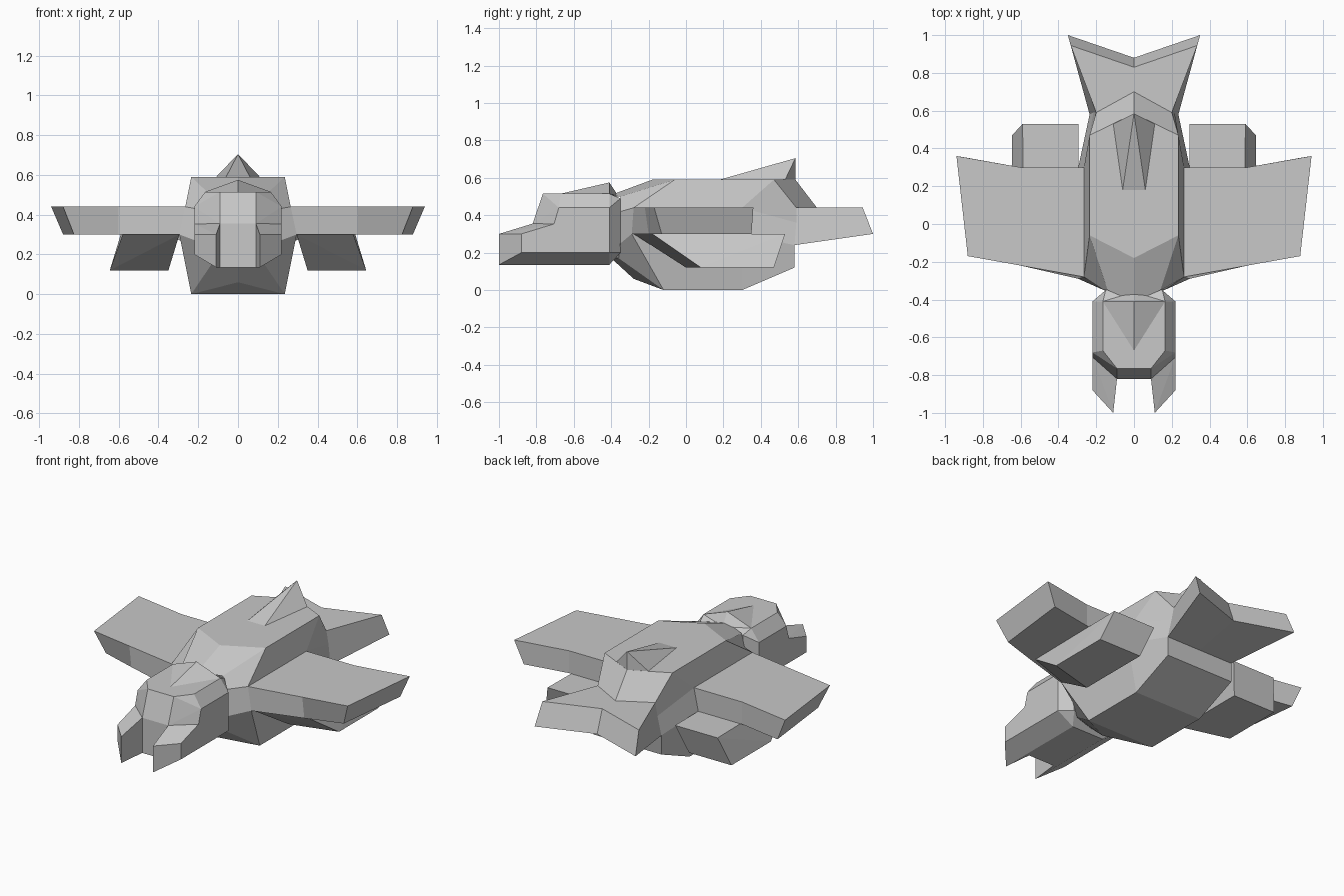
import bpy, bmesh

cube = bpy.data.objects.get("Cube")
if cube:
    bpy.data.objects.remove(cube, do_unlink=True)

grey = bpy.data.materials.new("plain grey")
grey.use_nodes = True
COLOUR = (0.58, 0.58, 0.58, 1)
grey.diffuse_color = COLOUR
grey.node_tree.nodes["Principled BSDF"].inputs["Base Color"].default_value = COLOUR


def finish(name, bm, mirror=False):
    bmesh.ops.remove_doubles(bm, verts=bm.verts, dist=0.0005)
    bmesh.ops.recalc_face_normals(bm, faces=bm.faces)
    mesh = bpy.data.meshes.new(name)
    bm.to_mesh(mesh)
    bm.free()
    mesh.materials.append(grey)
    obj = bpy.data.objects.new(name, mesh)
    bpy.context.collection.objects.link(obj)
    if mirror:
        obj.modifiers.new("mirror", 'MIRROR')
    return obj


def loft(name, rings, mirror=False):
    """Skin a row of closed rings and cap both ends."""
    bm = bmesh.new()
    rows = [[bm.verts.new(p) for p in ring] for ring in rings]
    n = len(rows[0])
    for a, b in zip(rows, rows[1:]):
        for i in range(n):
            j = (i + 1) % n
            bm.faces.new((a[i], a[j], b[j], b[i]))
    bm.faces.new(rows[0])
    bm.faces.new(rows[-1])
    return finish(name, bm, mirror)


def hull(name, points, mirror=False):
    """Convex solid round a few corner points."""
    bm = bmesh.new()
    for p in points:
        bm.verts.new(p)
    res = bmesh.ops.convex_hull(bm, input=bm.verts)
    junk = {g for g in res["geom_interior"] + res["geom_unused"] if isinstance(g, bmesh.types.BMVert)}
    bmesh.ops.delete(bm, geom=list(junk), context='VERTS')
    bmesh.ops.dissolve_limit(bm, angle_limit=0.01, verts=bm.verts, edges=bm.edges)
    return finish(name, bm, mirror)


def both(points):
    return points + [(-x, y, z) for x, y, z in points]


def full_ring(half):
    """Close a half ring that starts and ends on the centre plane."""
    return half + [(-x, y, z) for x, y, z in half[-2:0:-1]]


# body: top centre, top corner, upper side, lower side, bottom corner, bottom centre
neck = [(0, -.41, .505), (.14, -.35, .5), (.16, -.35, .42), (.16, -.35, .25), (.12, -.36, .17), (0, -.4, .17)]
chest = [(0, -.18, .59), (.235, -.06, .59), (.265, -.28, .44), (.295, -.29, .3), (.235, -.12, 0), (0, -.28, .06)]
belly = chest[:-1] + [(0, -.12, 0)]
hips = [(0, .585, .59), (.235, .47, .59), (.265, .3, .44), (.295, .3, .3), (.235, .3, 0), (0, .3, 0)]
rump = [(0, .7, .44), (.2, .59, .44), (.215, .59, .36), (.235, .58, .24), (.235, .58, .12), (0, .58, .12)]
loft("body", [full_ring(r) for r in (neck, chest, belly, hips, rump)])

# forked tail
loft("tail", [
    [(0, .55, .44), (0, .83, .44), (0, .88, .3), (0, .58, .24)],
    [(.2, .59, .44), (.335, .945, .44), (.35, 1, .3), (.235, .58, .24)],
], mirror=True)

# wings: root, kink, tip
loft("wings", [
    [(.265, -.28, .44), (.265, .3, .44), (.295, .3, .3), (.295, -.29, .3)],
    [(.6, -.22, .44), (.6, .3, .44), (.6, .3, .3), (.6, -.2, .3)],
    [(.88, -.17, .44), (.94, .36, .44), (.88, .35, .3), (.825, -.13, .3)],
], mirror=True)

# lower pods hanging under the wings
hull("lower_pods", [
    (.295, -.28, .3), (.58, -.18, .3), (.59, .53, .3), (.295, .53, .3),
    (.35, 0, .12), (.645, .08, .12), (.645, .47, .12), (.35, .47, .12),
], mirror=True)

# spike on the back
hull("back_spike", both([(.06, .18, .59), (.11, .53, .59)]) + [(0, .585, .59), (0, .585, .705)])

# head: stacked levels of (side x, side front y, nose y, z)
head = [(.15, -.35, .49), (.15, -.35, .2)]
for x, side_y, nose_y, z in [(.165, -.67, -.765, .515), (.22, -.68, -.79, .44),
                             (.22, -.705, -.82, .355), (.22, -.705, -.82, .2), (.11, -.8, -.82, .135)]:
    head += [(x, -.41, z), (x, side_y, z), (.09, nose_y, z)]
hull("head", both(head))

# crest on the head
hull("head_crest", both([(.165, -.41, .515)]) + [(0, -.67, .515), (0, -.41, .575), (0, -.36, .5)])

# jaw prongs
hull("jaw_prongs", [
    (.11, -1, .3), (.22, -.88, .3), (.22, -.7, .355), (.09, -.82, .355),
    (.11, -1, .135), (.22, -.88, .2), (.22, -.7, .2), (.09, -.82, .135), (.11, -.75, .135),
], mirror=True)
